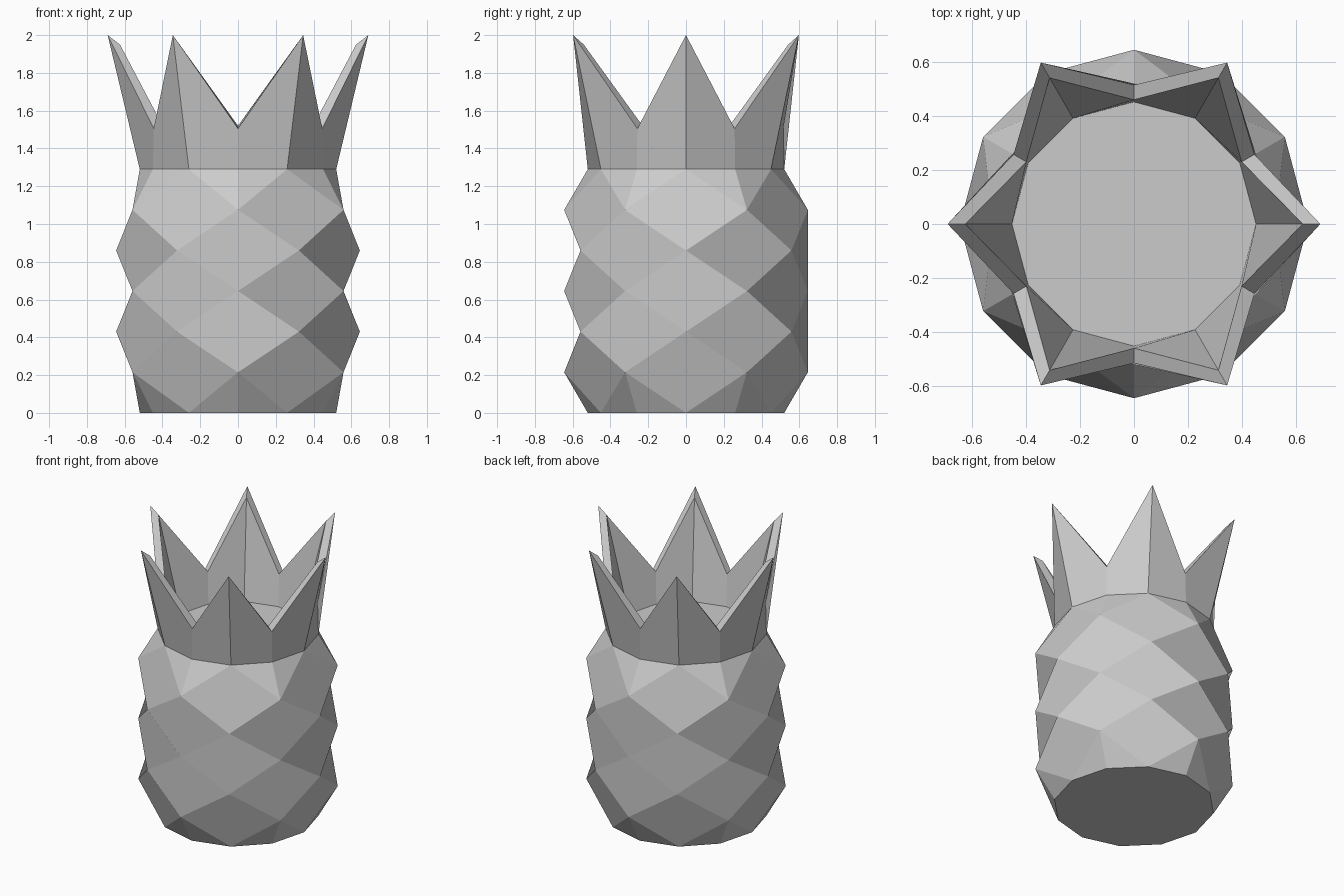
import bpy
import math

default = bpy.data.objects.get("Cube")
if default:
    bpy.data.objects.remove(default, do_unlink=True)

# Single plain grey
grey = bpy.data.materials.new("plain_grey")
grey.use_nodes = True
colour = (0.6, 0.6, 0.6, 1)
grey.diffuse_color = colour
grey.node_tree.nodes["Principled BSDF"].inputs["Base Color"].default_value = colour

STEP = 0.215          # height of half a diamond
ROWS = 6
RIM, BULGE = 0.52, 0.645


def polar(slot, radius, z):
    """Point on one of twelve directions, 30 degrees apart."""
    a = math.radians(30 * slot)
    return (radius * math.cos(a), radius * math.sin(a), z)


def build(name, verts, faces):
    mesh = bpy.data.meshes.new(name)
    mesh.from_pydata(verts, [], faces)
    mesh.materials.append(grey)
    mesh.update()
    obj = bpy.data.objects.new(name, mesh)
    bpy.context.collection.objects.link(obj)
    return obj


# Fruit body: staggered rings of six points joined by diamonds, twelve-sided rims
verts, index = [], {}
for row in range(ROWS + 1):
    rim = row in (0, ROWS)
    for slot in range(12):
        if rim or (slot + row) % 2 == 0:
            index[row, slot] = len(verts)
            verts.append(polar(slot, RIM if rim else BULGE, row * STEP))


def at(row, slot):
    return index[row, slot % 12]


faces = []
for row in range(1, ROWS):
    for slot in range(12):
        if (slot + row) % 2:
            diamond = [at(row, slot - 1), at(row - 1, slot), at(row, slot + 1), at(row + 1, slot)]
            if slot == 3:      # back column folds along its upright diagonal
                diamond = diamond[1:] + diamond[:1]
            faces.append(diamond)
for slot in range(1, 12, 2):   # triangles closing the pattern at both rims
    for s in (slot - 1, slot):
        faces.append([at(1, slot), at(0, s), at(0, s + 1)])
        faces.append([at(ROWS - 1, slot), at(ROWS, s + 1), at(ROWS, s)])
faces.append([at(0, s) for s in reversed(range(12))])
faces.append([at(ROWS, s) for s in range(12)])
build("fruit_body", verts, faces)

# Leaf crown: thick zigzag wall with six flaring points
BASE = ROWS * STEP
verts, faces = [], []
for slot in range(12):
    tip = slot % 2 == 0
    verts.append(polar(slot, RIM, BASE))
    verts.append(polar(slot, 0.69 if tip else 0.515, 2.0 if tip else 1.505))
    verts.append(polar(slot, 0.625 if tip else 0.46, 1.95 if tip else 1.52))
    verts.append(polar(slot, 0.452, BASE + 0.002))
for slot in range(12):
    a, b = 4 * slot, 4 * ((slot + 1) % 12)
    for k in range(3):
        faces.append([a + k, b + k, b + k + 1, a + k + 1])
build("leaf_crown", verts, faces)
